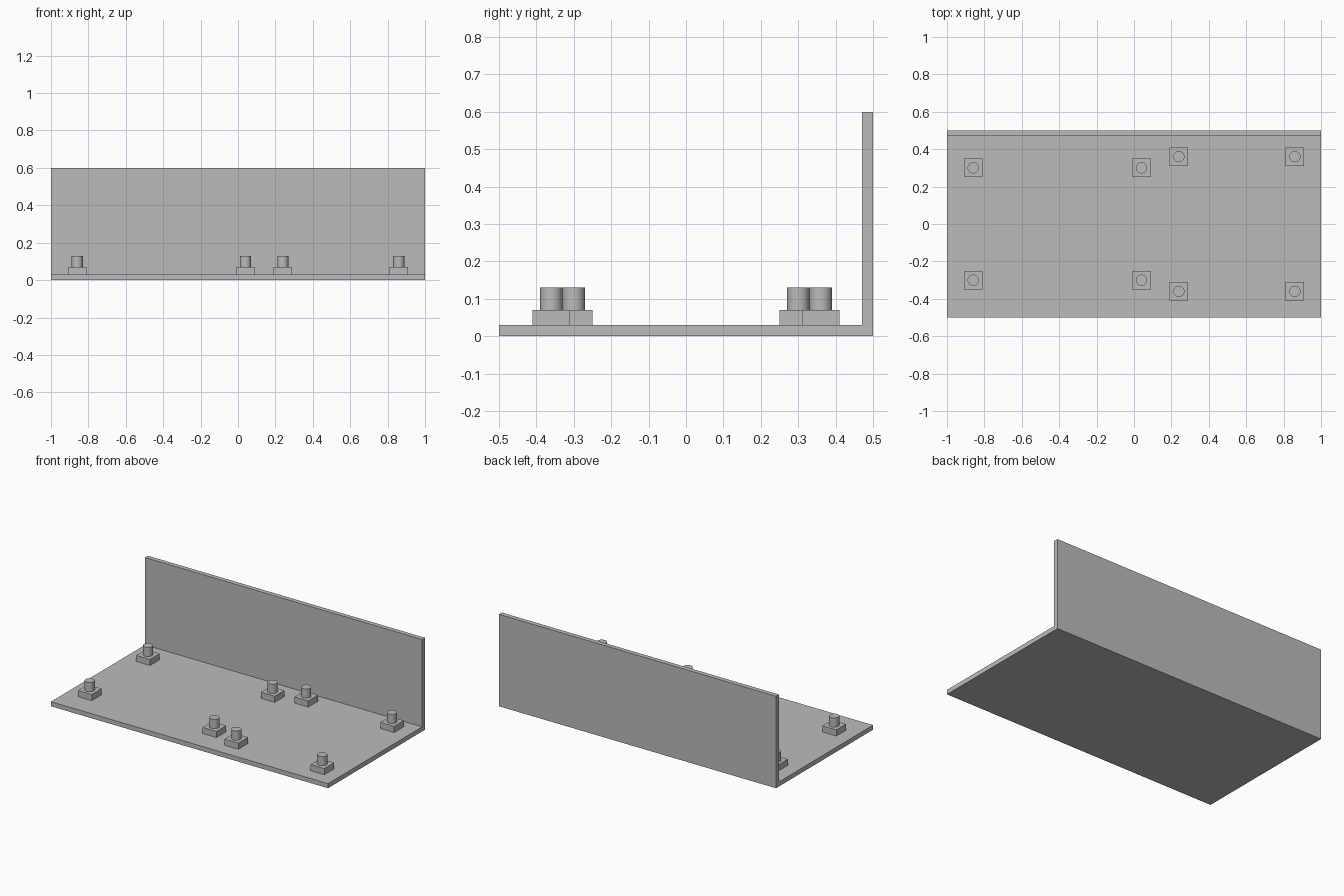
import bpy, bmesh, math

if "Cube" in bpy.data.objects:
    bpy.data.objects.remove(bpy.data.objects["Cube"])

grey = bpy.data.materials.new("plain grey")
grey.diffuse_color = (0.5, 0.5, 0.5, 1)
grey.use_nodes = True
grey.node_tree.nodes["Principled BSDF"].inputs["Base Color"].default_value = grey.diffuse_color


def finish(name, bm):
    """Turn a bmesh into a named grey object."""
    bmesh.ops.recalc_face_normals(bm, faces=bm.faces)
    mesh = bpy.data.meshes.new(name)
    bm.to_mesh(mesh)
    bm.free()
    mesh.materials.append(grey)
    obj = bpy.data.objects.new(name, mesh)
    bpy.context.collection.objects.link(obj)
    return obj


# L-shaped bracket: floor plate and back wall as one extruded profile
T = 0.03
profile = [(-0.5, 0), (0.5, 0), (0.5, 0.6), (0.5 - T, 0.6), (0.5 - T, T), (-0.5, T)]
bm = bmesh.new()
face = bm.faces.new([bm.verts.new((-1, y, z)) for y, z in profile])
ext = bmesh.ops.extrude_face_region(bm, geom=[face])
bmesh.ops.translate(bm, vec=(2, 0, 0),
                    verts=[v for v in ext["geom"] if isinstance(v, bmesh.types.BMVert)])
finish("bracket", bm)


# Standoff: square foot with a round peg on top
def standoff(name, x, y):
    bm = bmesh.new()
    bmesh.ops.create_cube(bm, size=1)
    bmesh.ops.scale(bm, vec=(0.1, 0.1, 0.04), verts=bm.verts)
    bmesh.ops.translate(bm, vec=(x, y, T + 0.02), verts=bm.verts)
    finish(name + "_foot", bm)

    bm = bmesh.new()
    bmesh.ops.create_cone(bm, cap_ends=True, segments=32, radius1=0.03, radius2=0.03, depth=0.06)
    bmesh.ops.translate(bm, vec=(x, y, 0.10), verts=bm.verts)
    peg = finish(name + "_peg", bm)
    bpy.ops.object.select_all(action='DESELECT')
    peg.select_set(True)
    bpy.context.view_layer.objects.active = peg
    bpy.ops.object.shade_smooth_by_angle(angle=math.radians(30))


# Two mounting patterns of four standoffs, mirrored front to back
for board, xs, y in (("left", (-0.86, 0.04), 0.30), ("right", (0.24, 0.86), 0.36)):
    for i, x in enumerate(xs, 1):
        for side, s in (("front", -1), ("back", 1)):
            standoff(f"{board}_{side}_standoff_{i}", x, s * y)
